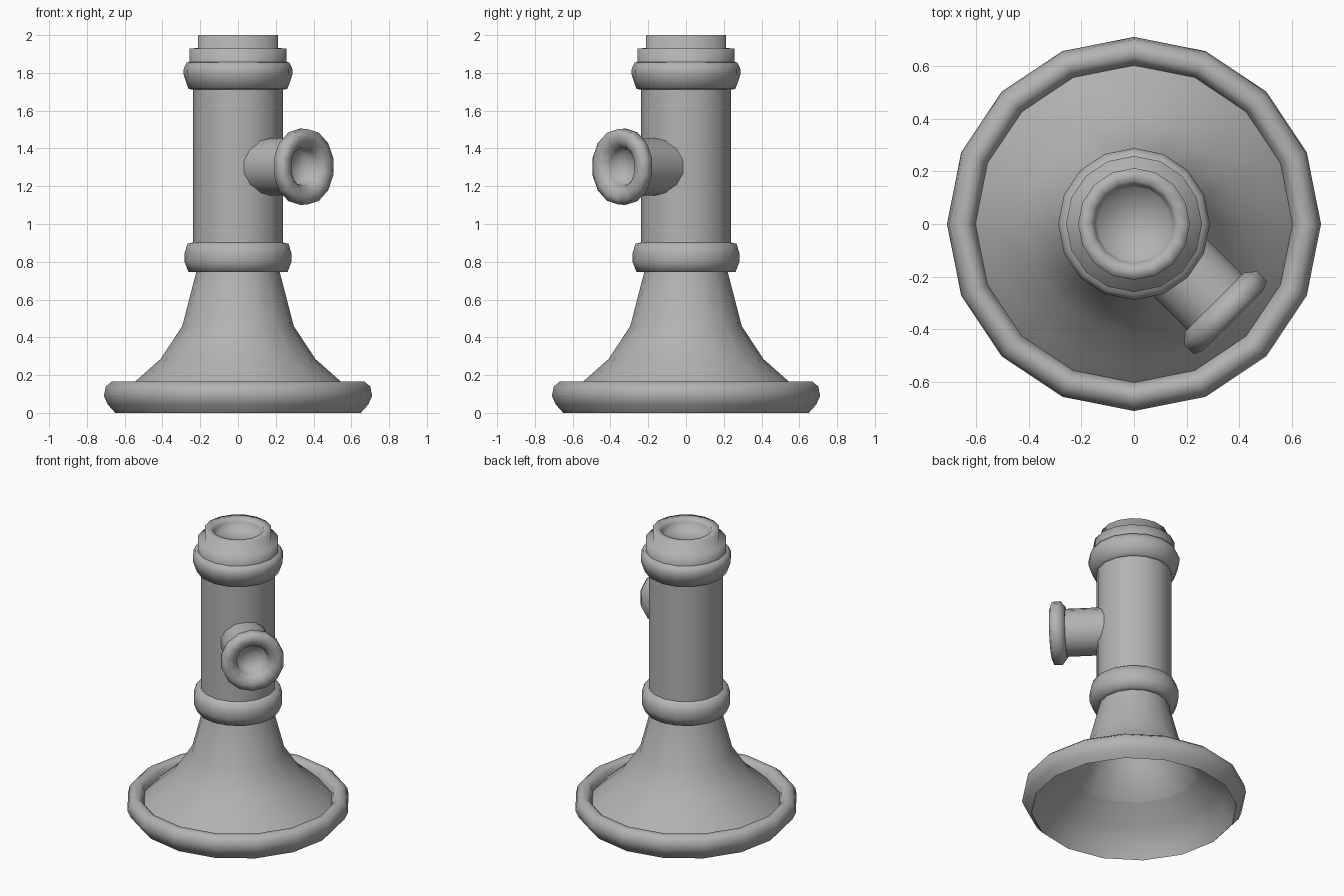
import bpy, bmesh, math
from mathutils import Vector, Matrix

if "Cube" in bpy.data.objects:
    bpy.data.objects.remove(bpy.data.objects["Cube"])

grey = bpy.data.materials.new("dark_grey")
grey.diffuse_color = (0.45, 0.45, 0.45, 1)
grey.use_nodes = True
grey.node_tree.nodes["Principled BSDF"].inputs["Base Color"].default_value = grey.diffuse_color


def lathe(name, profile, sides=16, matrix=Matrix(), angle=100):
    """Spin (radius, height) points round z; the outside runs upwards."""
    bm = bmesh.new()
    rings = []
    for r, z in profile:
        rings.append([bm.verts.new((r * math.cos(math.tau * i / sides),
                                    r * math.sin(math.tau * i / sides), z))
                      for i in range(sides)])
    for a, b in zip(rings, rings[1:]):
        for i in range(sides):
            j = (i + 1) % sides
            bm.faces.new((a[i], a[j], b[j], b[i]))
    bmesh.ops.remove_doubles(bm, verts=bm.verts[:], dist=1e-5)
    bm.transform(matrix)
    mesh = bpy.data.meshes.new(name)
    bm.to_mesh(mesh)
    bm.free()
    mesh.materials.append(grey)
    obj = bpy.data.objects.new(name, mesh)
    bpy.context.collection.objects.link(obj)
    bpy.ops.object.select_all(action='DESELECT')
    obj.select_set(True)
    bpy.context.view_layer.objects.active = obj
    bpy.ops.object.shade_smooth_by_angle(angle=math.radians(angle))
    return obj


# Rounded rim running into the flared foot, hollow underneath
lathe("flared_foot", [(0.65, 0), (0.69, 0.045), (0.71, 0.09), (0.70, 0.14), (0.67, 0.165),
                      (0.635, 0.165), (0.612, 0.14), (0.602, 0.11), (0.54, 0.17),
                      (0.41, 0.285), (0.295, 0.46), (0.22, 0.75)])

# Underside of the rim, carrying the hollow down to the ground edge
lathe("rim_underside", [(0.41, 0.284), (0.54, 0.168), (0.602, 0.10), (0.65, 0)])

# Upright column
lathe("column", [(0.238, 0.77), (0.238, 1.80)])

# Rounded collars at each end of the column
lathe("lower_collar", [(0.21, 0.745), (0.262, 0.745), (0.283, 0.80), (0.283, 0.845),
                       (0.268, 0.895), (0.23, 0.905)])
lathe("upper_collar", [(0.23, 1.71), (0.262, 1.715), (0.288, 1.79), (0.288, 1.82),
                       (0.272, 1.855), (0.23, 1.862)])

# Stepped neck with a shallow dished top
lathe("stepped_neck", [(0.258, 1.84), (0.258, 1.928), (0.212, 1.932), (0.212, 2.0),
                       (0.165, 2.0), (0.15, 1.975), (0.14, 1.94), (0, 1.935)])

# Side outlet pointing front right: pipe and rounded flange with recessed mouth
facing = Vector((1, -1, 0)).to_track_quat('Z', 'Y').to_matrix().to_4x4()
place = Matrix.Translation((0.005, 0.005, 1.303)) @ facing
turn = Matrix.Rotation(math.pi / 14, 4, 'Z')
lathe("outlet_pipe", [(0.152, 0.12), (0.152, 0.45)], sides=14, matrix=place @ turn)
lathe("outlet_flange", [(0.145, 0.425), (0.163, 0.427), (0.202, 0.458), (0.20, 0.512),
                        (0.165, 0.525), (0.125, 0.515), (0.10, 0.48), (0.092, 0.42), (0, 0.415)],
      sides=14, matrix=place @ turn)
